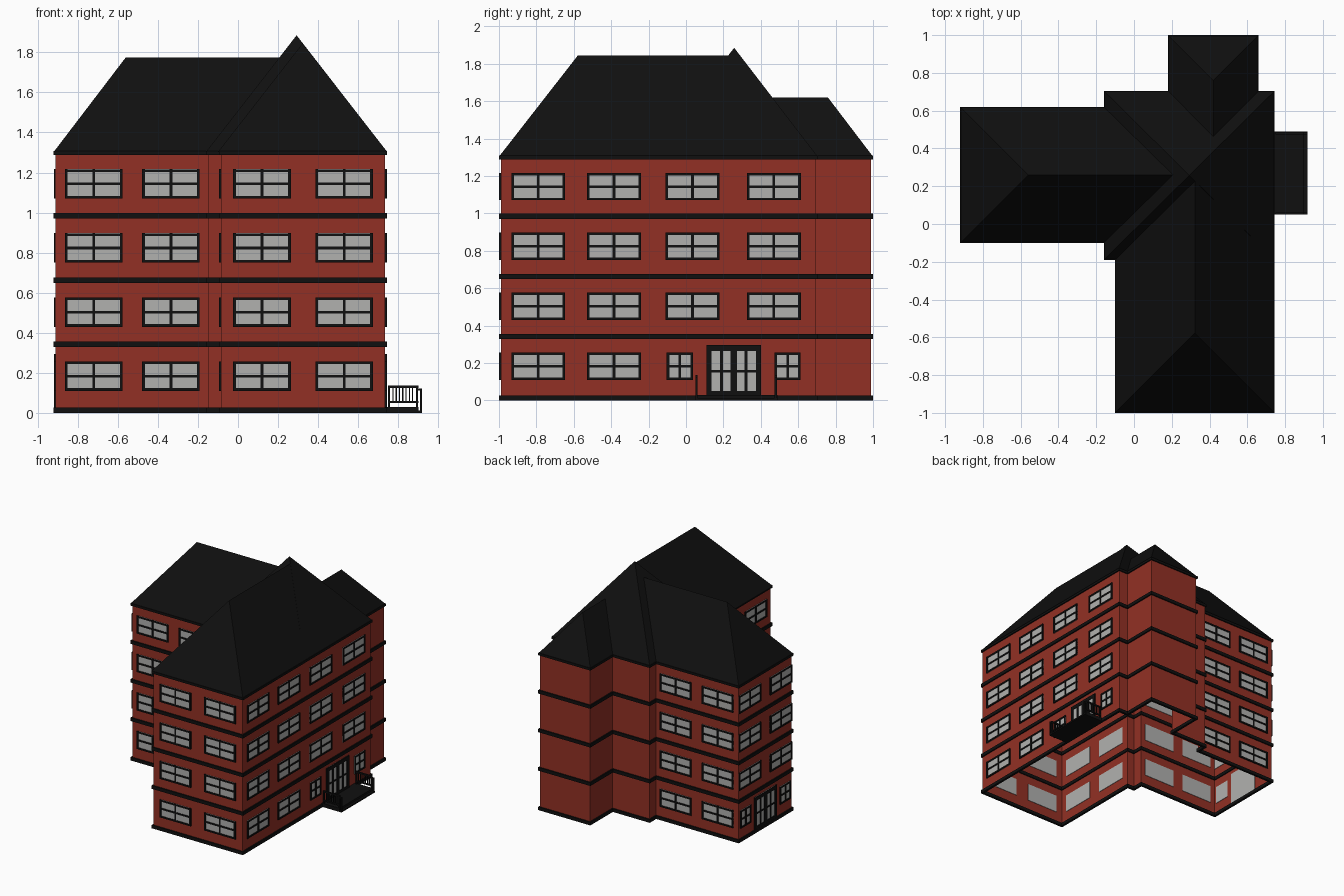
import bpy, bmesh
from math import radians
from mathutils import Matrix, Vector

if "Cube" in bpy.data.objects:
    bpy.data.objects.remove(bpy.data.objects["Cube"])


def material(name, rgb):
    m = bpy.data.materials.new(name)
    m.diffuse_color = (*rgb, 1)
    m.use_nodes = True
    m.node_tree.nodes["Principled BSDF"].inputs["Base Color"].default_value = m.diffuse_color
    return m


BRICK = material("brick", (0.29, 0.03, 0.018))
BLACK = material("black", (0.005, 0.005, 0.005))
GLASS = material("glass", (0.44, 0.44, 0.43))


def make(name, bm, mat, normals=True):
    if normals:
        bmesh.ops.recalc_face_normals(bm, faces=bm.faces[:])
    me = bpy.data.meshes.new(name)
    bm.to_mesh(me)
    bm.free()
    me.materials.append(mat)
    ob = bpy.data.objects.new(name, me)
    bpy.context.collection.objects.link(ob)
    return ob


def box(bm, x0, x1, y0, y1, z0, z1, M=Matrix()):
    S = Matrix.Diagonal((x1 - x0, y1 - y0, z1 - z0, 1))
    T = Matrix.Translation(((x0 + x1) / 2, (y0 + y1) / 2, (z0 + z1) / 2))
    bmesh.ops.create_cube(bm, size=1, matrix=M @ T @ S)


# Plan of the building, counter-clockwise
PLAN = [(-0.085, -0.99), (0.735, -0.99), (0.735, 0.695), (0.65, 0.695),
        (0.65, 0.99), (0.19, 0.99), (0.19, 0.695), (-0.15, 0.695),
        (-0.15, 0.61), (-0.91, 0.61), (-0.91, -0.09), (-0.15, -0.09),
        (-0.15, -0.18), (-0.085, -0.18)]
N = len(PLAN)


def offset_plan(d):
    out = []
    for i in range(N):
        p, c, q = (Vector(PLAN[j % N]) for j in (i - 1, i, i + 1))
        a, b = (c - p).normalized(), (q - c).normalized()
        out.append((c.x + d * (a.y + b.y), c.y - d * (a.x + b.x)))
    return out


# Outer walls, open at the bottom
bm = bmesh.new()
lo = [bm.verts.new((x, y, 0)) for x, y in PLAN]
hi = [bm.verts.new((x, y, 1.30)) for x, y in PLAN]
for i in range(N):
    j = (i + 1) % N
    bm.faces.new((lo[i], lo[j], hi[j], hi[i]))
make("brick_walls", bm, BRICK, False)

# Black bands around each floor and at the eaves
for k, (z0, z1) in enumerate([(0, 0.027), (0.328, 0.356), (0.648, 0.676),
                              (0.97, 0.998), (1.288, 1.308)]):
    bm = bmesh.new()
    rings = [[bm.verts.new((x, y, z)) for x, y in offset_plan(d)]
             for d, z in ((0.01, z0), (0.01, z1), (-0.008, z1), (-0.008, z0))]
    for r in range(4):
        a, b = rings[r], rings[(r + 1) % 4]
        for i in range(N):
            j = (i + 1) % N
            bm.faces.new((a[i], a[j], b[j], b[i]))
    make(f"floor_band_{k}", bm, BLACK)


# Windows and doors, grouped by facade
def window(fr, gl, M, w, z0=0.11, z1=0.257):
    h, t, n = w / 2, 0.014, -0.009
    box(gl, -h, h, -0.004, 0.004, z0, z1, M)
    for u in (-h, h - t, -t / 2):
        box(fr, u, u + t, n, 0, z0, z1, M)
    for z in (z0, z1 - t, (z0 + z1 - t) / 2):
        box(fr, -h, h, n, 0, z, z + t * 0.95, M)


def door(fr, gl, M):
    box(gl, -0.145, 0.145, -0.004, 0.004, 0.027, 0.295, M)
    for s in (-1, 1):
        for a, b in ((0.118, 0.146), (0.058, 0.074), (0, 0.018)):
            u0, u1 = sorted((s * a, s * b))
            box(fr, u0, u1, -0.009, 0, 0.027, 0.295, M)
    for z0, z1 in ((0.027, 0.05), (0.15, 0.162), (0.265, 0.295)):
        box(fr, -0.145, 0.145, -0.009, 0, z0, z1, M)


def facade(name, angle, columns, entry=None, small=0.26):
    fr, gl = bmesh.new(), bmesh.new()
    R = Matrix.Rotation(radians(angle), 4, 'Z')
    for floor in range(4):
        for x, y, has_ground in columns:
            if floor or has_ground:
                M = Matrix.Translation((x, y, 0.32 * floor)) @ R
                window(fr, gl, M, 0.288)
    if entry:
        M = Matrix.Translation((*entry, 0)) @ R
        door(fr, gl, M)
        for s in (-small, small):
            window(fr, gl, M @ Matrix.Translation((s, 0, 0)), 0.14)
    make(name + "_frames", fr, BLACK)
    make(name + "_panes", gl, GLASS)


facade("front_wing_front", 0, [(x, -0.99, True) for x in (0.12, 0.53)])
facade("front_wing_left", -90, [(-0.085, y, True) for y in (-0.79, -0.385)])
facade("left_wing_front", 0, [(x, -0.09, True) for x in (-0.72, -0.335)])
facade("left_wing_back", 180, [(x, 0.61, True) for x in (-0.72, -0.335)])
facade("left_wing_end", -90, [(-0.91, y, False) for y in (0.055, 0.465)],
       (-0.91, 0.26))
facade("right_side", 90, [(0.735, -0.79, True), (0.735, -0.385, True),
                          (0.735, 0.035, False), (0.735, 0.47, False)],
       (0.735, 0.255), 0.288)


# Roofs: local +x runs inward from the hipped end
def hip_roof(name, origin, angle, half, length, rise):
    bm = bmesh.new()
    M = Matrix.Translation((*origin, 1.303)) @ Matrix.Rotation(radians(angle), 4, 'Z')
    a, b, c, d, e, f = [bm.verts.new(M @ Vector(p)) for p in (
        (0, -half, 0), (0, half, 0), (length, -half, 0), (length, half, 0),
        (half, 0, rise), (length, 0, rise))]
    for face in ((b, a, e), (a, c, f, e), (d, b, e, f)):
        bm.faces.new(face)
    make(name, bm, BLACK, False)


hip_roof("front_wing_roof", (0.3225, -1.0), 90, 0.4225, 1.24, 0.542)
hip_roof("left_wing_roof", (-0.92, 0.26), 0, 0.36, 1.16, 0.472)
hip_roof("rear_stub_roof", (0.42, 1.0), -90, 0.24, 0.56, 0.315)

bm = bmesh.new()
apex = bm.verts.new((0.2925, 0.2575, 1.885))
base = [bm.verts.new((x, y, 1.303)) for x, y in
        ((-0.16, -0.19), (0.745, -0.19), (0.745, 0.705), (-0.16, 0.705))]
for i in range(4):
    bm.faces.new((base[i], base[(i + 1) % 4], apex))
make("central_pyramid_roof", bm, BLACK, False)

# Entrance platform with a railing on each side
bm = bmesh.new()
box(bm, 0.735, 0.90, 0.05, 0.49, 0, 0.03)
box(bm, 0.90, 0.918, 0.05, 0.49, 0, 0.012)
make("porch_platform", bm, BLACK)

for side, y in (("front", 0.056), ("rear", 0.48)):
    bm = bmesh.new()
    y0, y1 = y - 0.006, y + 0.006
    box(bm, 0.748, 0.90, y0, y1, 0.124, 0.136)
    box(bm, 0.748, 0.90, y0, y1, 0.05, 0.06)
    box(bm, 0.748, 0.758, y0, y1, 0.03, 0.13)
    box(bm, 0.888, 0.898, y0, y1, 0.03, 0.13)
    box(bm, 0.898, 0.918, y0, y1, 0.112, 0.123)
    box(bm, 0.908, 0.918, y0, y1, 0, 0.12)
    for i in range(7):
        x = 0.774 + 0.0163 * i
        box(bm, x - 0.003, x + 0.003, y - 0.003, y + 0.003, 0.055, 0.13)
    make(side + "_porch_railing", bm, BLACK)
